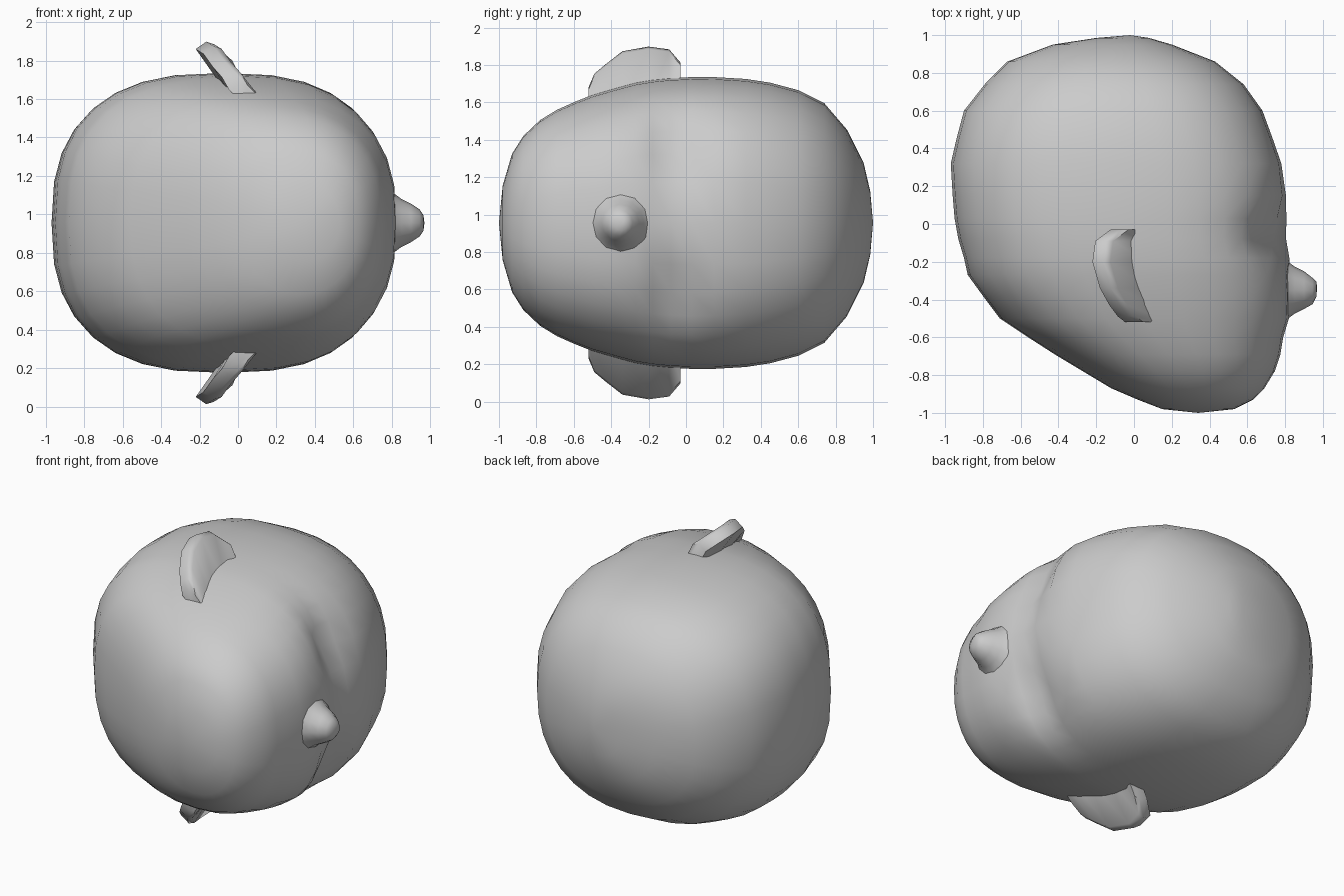
import bpy, bmesh, math

if "Cube" in bpy.data.objects:
    bpy.data.objects.remove(bpy.data.objects["Cube"])

MID = 0.955  # height of the symmetry plane
clay = bpy.data.materials.new("grey_clay")
clay.diffuse_color = (0.6, 0.6, 0.6, 1)
clay.use_nodes = True
clay.node_tree.nodes["Principled BSDF"].inputs["Base Color"].default_value = clay.diffuse_color


def loft(name, rings, start=None, end=None, angle=60):
    """Skin closed rings; ends close to a point or with a flat face."""
    bm = bmesh.new()
    loops = [[bm.verts.new(p) for p in r] for r in rings]
    for a, b in zip(loops, loops[1:]):
        for i in range(len(a)):
            j = (i + 1) % len(a)
            bm.faces.new((a[i], a[j], b[j], b[i]))
    for loop, tip in ((loops[0], start), (loops[-1], end)):
        if tip is None:
            bm.faces.new(loop)
        else:
            t = bm.verts.new(tip)
            for i in range(len(loop)):
                bm.faces.new((loop[i], loop[(i + 1) % len(loop)], t))
    bmesh.ops.recalc_face_normals(bm, faces=bm.faces)
    me = bpy.data.meshes.new(name)
    bm.to_mesh(me)
    bm.free()
    me.materials.append(clay)
    ob = bpy.data.objects.new(name, me)
    bpy.context.collection.objects.link(ob)
    bpy.ops.object.select_all(action='DESELECT')
    ob.select_set(True)
    bpy.context.view_layer.objects.active = ob
    bpy.ops.object.shade_smooth_by_angle(angle=math.radians(angle))
    return ob


# Head: sections along y as (y, back x, face x, half width)
sections = [
    (0.985, -0.20, 0.08, 0.17), (0.95, -0.43, 0.20, 0.32),
    (0.86, -0.67, 0.43, 0.50), (0.74, -0.79, 0.58, 0.64),
    (0.60, -0.90, 0.68, 0.71), (0.45, -0.94, 0.735, 0.75),
    (0.32, -0.97, 0.78, 0.77), (0.15, -0.96, 0.805, 0.78),
    (0.03, -0.95, 0.81, 0.78), (-0.08, -0.93, 0.81, 0.775),
    (-0.18, -0.90, 0.825, 0.765), (-0.27, -0.88, 0.825, 0.75),
    (-0.38, -0.80, 0.825, 0.72), (-0.50, -0.71, 0.82, 0.685),
    (-0.60, -0.56, 0.79, 0.645), (-0.69, -0.42, 0.775, 0.605),
    (-0.78, -0.27, 0.745, 0.55), (-0.87, -0.12, 0.69, 0.465),
    (-0.93, 0.02, 0.63, 0.37), (-0.98, 0.15, 0.53, 0.20)]


def head_ring(y, xb, xf, hz, n=32):
    e = 2 / (2.15 + 0.45 * (1 - y * y))  # squarer around the middle
    ring = []
    for i in range(n):
        a = 2 * math.pi * i / n
        c, s = math.cos(a), math.sin(a)
        x = (xb + xf) / 2 + (xf - xb) / 2 * math.copysign(abs(c) ** e, c)
        dz = hz * math.copysign(abs(s) ** e, s)
        if c > 0.1:  # eye sockets
            x -= 0.10 * math.exp(-((y + 0.06) / 0.14) ** 2
                                 - ((abs(dz) - 0.38) / 0.22) ** 2)
        ring.append((x, y, MID + dz))
    return ring


loft("head", [head_ring(*s) for s in sections],
     (-0.02, 1, MID), (0.34, -1, MID), 180)

# Nose: rings along x as (x, centre y, radius)
nose = [(0.74, -0.35, 0.22), (0.81, -0.35, 0.155), (0.85, -0.35, 0.125),
        (0.90, -0.35, 0.10), (0.945, -0.355, 0.07), (0.965, -0.345, 0.04)]
loft("nose", [[(x, y + r * math.cos(k * math.pi / 6),
                MID + r * math.sin(k * math.pi / 6)) for k in range(12)]
              for x, y, r in nose],
     (0.70, -0.35, MID), (0.97, -0.335, MID), 180)

# Ears: curved plates as (y, rim x, rim height above the symmetry plane)
rim = [(-0.03, -0.08, 0.84), (-0.09, -0.16, 0.91), (-0.20, -0.175, 0.925),
       (-0.34, -0.135, 0.90), (-0.43, -0.085, 0.83), (-0.49, -0.04, 0.78),
       (-0.52, 0.0, 0.71)]
for name, side in (("ear_upper", 1), ("ear_lower", -1)):
    rings = []
    for y, x, z in rim:
        bx = 0.03 + 0.25 * max(0, -0.3 - y)
        pts = [(x - 0.045, z - 0.02), (x + 0.01, z + 0.018),
               (x + 0.05, z + 0.005), (bx + 0.04, 0.64), (bx - 0.05, 0.62)]
        rings.append([(px, y, MID + side * pz) for px, pz in pts])
    loft(name, rings, angle=55)
